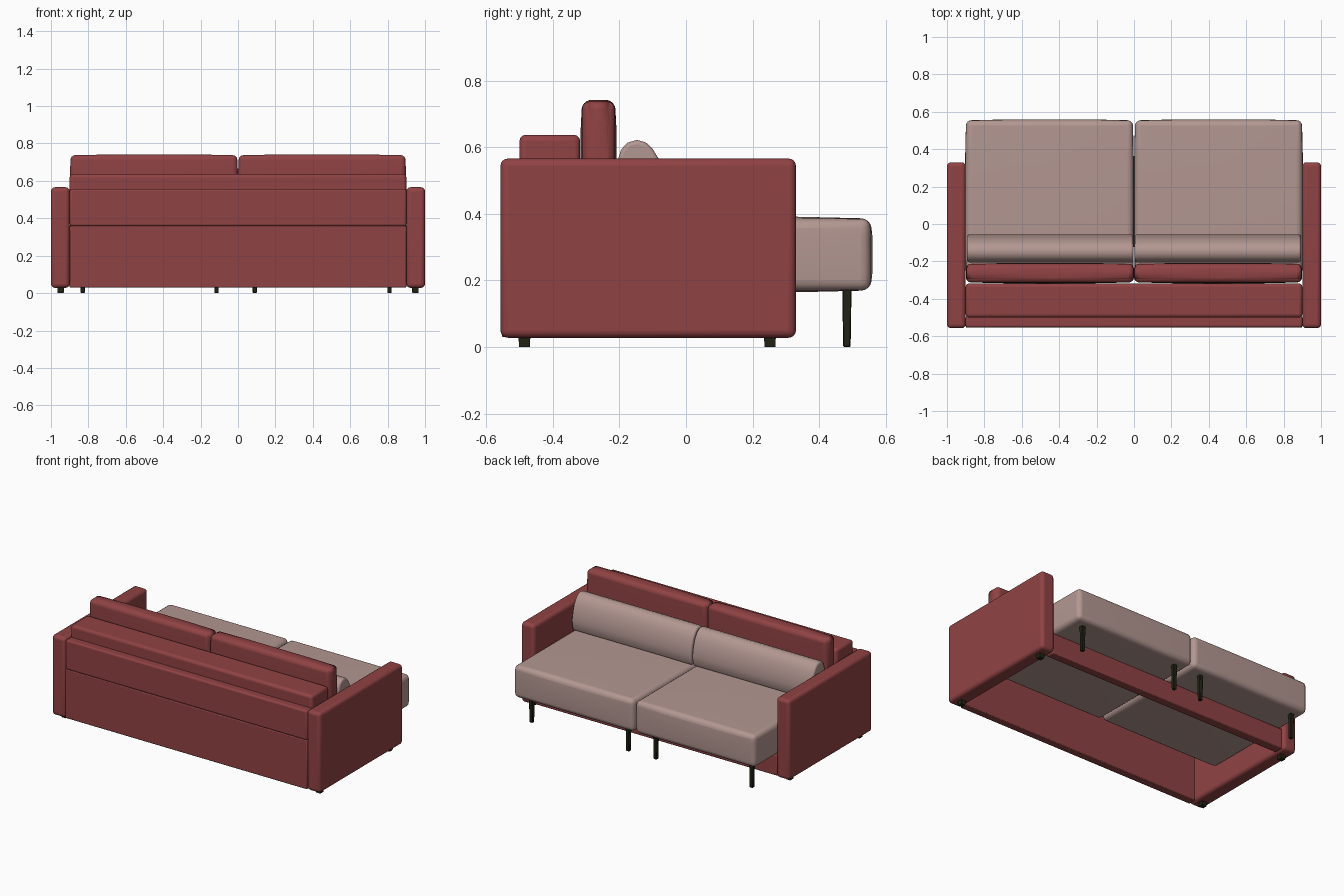
import bpy, bmesh, math
from mathutils import Vector

cube = bpy.data.objects.get("Cube")
if cube:
    bpy.data.objects.remove(cube, do_unlink=True)


def material(name, rgb):
    m = bpy.data.materials.new(name)
    m.use_nodes = True
    m.diffuse_color = (*rgb, 1)
    m.node_tree.nodes["Principled BSDF"].inputs["Base Color"].default_value = (*rgb, 1)
    return m


RED = material("red fabric", (0.28, 0.055, 0.057))
BEIGE = material("beige fabric", (0.45, 0.31, 0.285))
DARK = material("dark wood", (0.016, 0.016, 0.007))


def finish(bm, name, mat, bevel=0.0, segments=3):
    bmesh.ops.recalc_face_normals(bm, faces=bm.faces)
    mesh = bpy.data.meshes.new(name)
    bm.to_mesh(mesh)
    bm.free()
    mesh.materials.append(mat)
    ob = bpy.data.objects.new(name, mesh)
    bpy.context.collection.objects.link(ob)
    if bevel:
        mod = ob.modifiers.new("soft edges", 'BEVEL')
        mod.width = bevel
        mod.segments = segments
        mod.limit_method = 'ANGLE'
        mod.angle_limit = math.radians(50)
    bpy.ops.object.select_all(action='DESELECT')
    ob.select_set(True)
    bpy.context.view_layer.objects.active = ob
    bpy.ops.object.shade_smooth_by_angle(angle=math.radians(40))
    return ob


def box(name, mat, x, y, z, bevel=0.0, segments=3, taper=1.0, bulge=0.0):
    """Box from (min, max) ranges; taper scales the bottom, bulge puffs the faces."""
    bm = bmesh.new()
    bmesh.ops.create_cube(bm, size=1)
    if bulge:
        bmesh.ops.subdivide_edges(bm, edges=bm.edges[:], cuts=3, use_grid_fill=True)
    for v in bm.verts:
        k = taper if v.co.z < 0 else 1
        unit = v.co.copy()
        v.co = Vector([(r[0] + r[1]) / 2 + c * (r[1] - r[0]) * s
                       for r, c, s in zip((x, y, z), unit, (k, k, 1))])
        for i in range(3):
            if abs(unit[i]) > 0.49:
                rim = max(abs(unit[j]) * 2 for j in range(3) if j != i)
                v.co[i] -= math.copysign(bulge * rim ** 3, unit[i])
    return finish(bm, name, mat, bevel, segments)


def extrude_x(name, mat, profile, x, bevel):
    """Extrude a (y, z) outline along x."""
    bm = bmesh.new()
    face = bm.faces.new([bm.verts.new((x[0], y, z)) for y, z in profile])
    new = bmesh.ops.extrude_face_region(bm, geom=[face])["geom"]
    bmesh.ops.translate(bm, vec=(x[1] - x[0], 0, 0),
                        verts=[g for g in new if isinstance(g, bmesh.types.BMVert)])
    return finish(bm, name, mat, bevel)


# Fixed frame: thin rear panels, raised shelf block and open-bottomed base
box("lower_rear_panel", RED, (-0.9, 0.9), (-0.553, -0.5), (0.03, 0.358), 0.005, 2)
box("upper_rear_panel", RED, (-0.9, 0.9), (-0.553, -0.49), (0.358, 0.557), 0.012, 4)
box("back_block", RED, (-0.9, 0.9), (-0.5, -0.318), (0.35, 0.637), 0.018)
box("seat_rail", RED, (-0.9, 0.9), (0.255, 0.315), (0.03, 0.168), 0.006, 2)

# Bolster outline: upright rear, rounded top, sloping face
BOLSTER = [(-0.2, 0.385), (-0.205, 0.45), (-0.205, 0.56), (-0.195, 0.593),
           (-0.175, 0.614), (-0.147, 0.622), (-0.12, 0.614), (-0.1, 0.595),
           (-0.08, 0.562), (-0.065, 0.515), (-0.056, 0.46), (-0.058, 0.42), (-0.07, 0.385)]

# Arms and cushions, one set per side
for side, s in (("left", 1), ("right", -1)):
    def span(a, b):
        return tuple(sorted((a * s, b * s)))
    box(side + "_arm", RED, span(0.9, 1.0), (-0.557, 0.33), (0.028, 0.566), 0.022, 4)
    box(side + "_seat_cushion", BEIGE, span(0.0, 0.904), (-0.318, 0.56),
        (0.164, 0.392), 0.028, 4, bulge=0.006)
    box(side + "_back_cushion", RED, span(0.0, 0.899), (-0.317, -0.208),
        (0.38, 0.742), 0.024, 4, bulge=0.005)
    extrude_x(side + "_bolster", BEIGE, BOLSTER, span(0.004, 0.893), 0.012)
    for end, y in (("rear", -0.485), ("seat", 0.252)):
        box(f"{side}_{end}_foot", DARK, span(0.93, 0.966), (y - 0.018, y + 0.018),
            (0, 0.035), taper=0.9)

# Tapered legs under the pulled-out seats
for i, x in enumerate((-0.83, -0.115, 0.09, 0.81)):
    box(f"seat_leg_{i + 1}", DARK, (x - 0.014, x + 0.014), (0.469, 0.497),
        (0, 0.175), 0.003, 1, taper=0.8)
